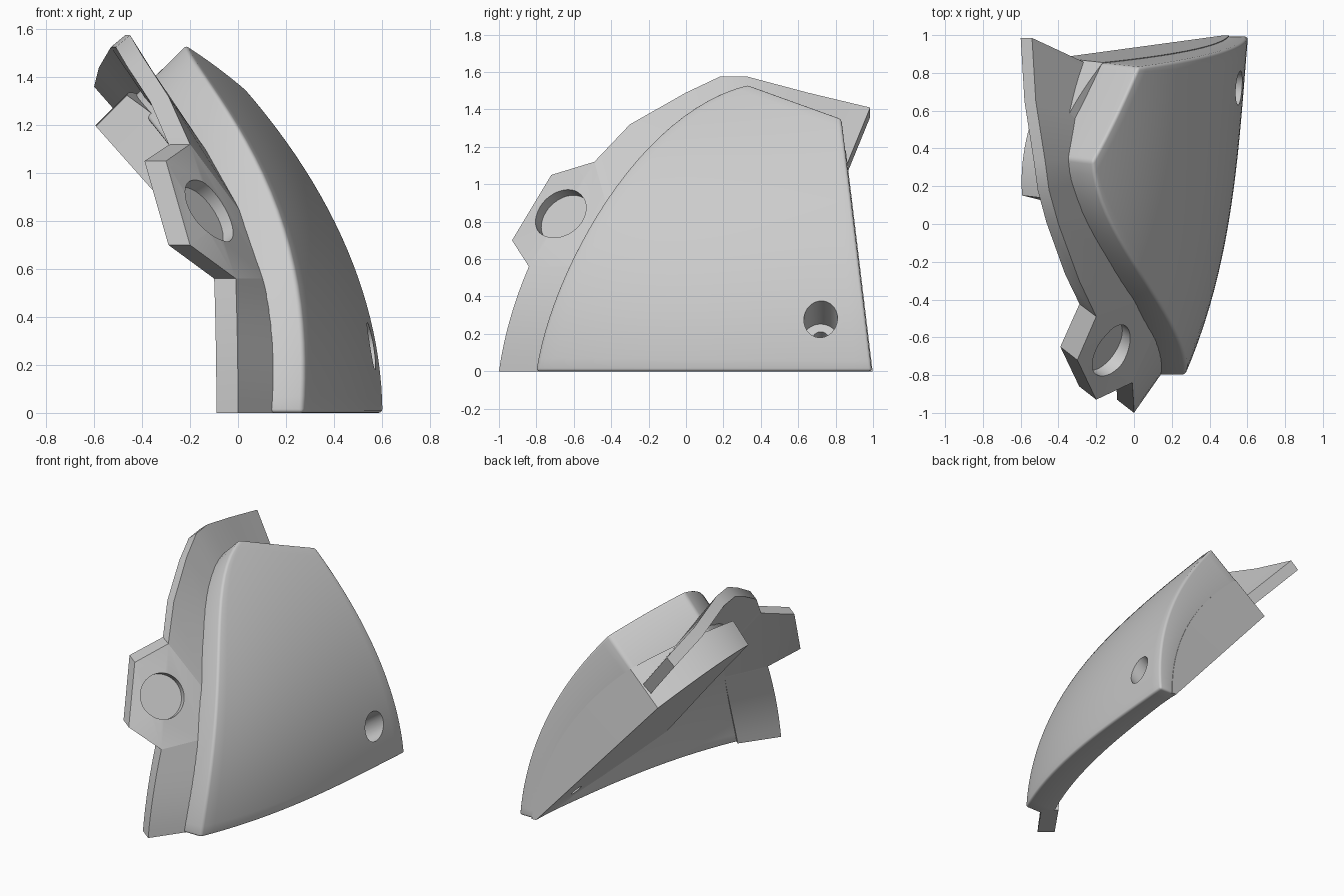
import bpy, bmesh
from mathutils import Vector
from mathutils.geometry import interpolate_bezier

if "Cube" in bpy.data.objects:
    bpy.data.objects.remove(bpy.data.objects["Cube"])

grey = bpy.data.materials.new("plain_grey")
grey.use_nodes = True
grey.diffuse_color = (0.6, 0.6, 0.6, 1)
grey.node_tree.nodes["Principled BSDF"].inputs["Base Color"].default_value = (0.6, 0.6, 0.6, 1)


def outer(y, z):
    """Point on the curved outer skin."""
    x = 0.5 + 0.17 * y - 0.111 * y**2 + 0.045 * y**3
    x += (0.012 * (y - 0.6) - 0.007) * z**4 - 0.3 * z**2
    return Vector((x, y, z))


def inward(z):
    """Direction from the skin to the inside, level at the foot."""
    return Vector((-1, 0.08 * z, -0.65 * z))


def solid(name, front, back):
    """Closed solid between two matching grids of points."""
    bm = bmesh.new()
    f, b = [[[bm.verts.new(p) for p in row] for row in g] for g in (front, back)]
    rows, cols = len(f), len(f[0])
    for i in range(rows - 1):
        for j in range(cols - 1):
            for g in (f, b):
                bm.faces.new((g[i][j], g[i][j + 1], g[i + 1][j + 1], g[i + 1][j]))
    for i in (0, rows - 1):
        for j in range(cols - 1):
            bm.faces.new((f[i][j], f[i][j + 1], b[i][j + 1], b[i][j]))
    for j in (0, cols - 1):
        for i in range(rows - 1):
            bm.faces.new((f[i][j], f[i + 1][j], b[i + 1][j], b[i][j]))
    return finish(name, bm)


def finish(name, bm):
    bmesh.ops.recalc_face_normals(bm, faces=bm.faces)
    mesh = bpy.data.meshes.new(name)
    bm.to_mesh(mesh)
    bm.free()
    mesh.materials.append(grey)
    ob = bpy.data.objects.new(name, mesh)
    bpy.context.collection.objects.link(ob)
    return ob


def select(ob):
    bpy.ops.object.select_all(action="DESELECT")
    ob.select_set(True)
    bpy.context.view_layer.objects.active = ob


def smooth(ob):
    select(ob)
    bpy.ops.object.shade_smooth_by_angle(angle=0.6)


def bore(targets, centre, axis, radius, depth):
    """Cut a round hole going from the centre against the axis."""
    axis = Vector(axis).normalized()
    bpy.ops.mesh.primitive_cylinder_add(
        vertices=40, radius=radius, depth=depth + 0.3,
        location=Vector(centre) + axis * (0.3 - depth) / 2,
        rotation=axis.to_track_quat("Z", "Y").to_euler())
    cutter = bpy.context.object
    cutter.hide_render = True
    cutter.data.materials.append(grey)
    for ob in targets:
        select(ob)
        mod = ob.modifiers.new("bore", "BOOLEAN")
        mod.operation, mod.solver, mod.object = "DIFFERENCE", "EXACT", cutter
        bpy.ops.object.modifier_apply(modifier=mod.name)
    bpy.data.objects.remove(cutter)


def patch(left, right, bulge, depth):
    """Front and back grids between two edge curves given in y and z."""
    front, back = [], []
    n, m = len(left) - 1, 20
    for i, (a, c) in enumerate(zip(left, right)):
        fr, bk = [], []
        for j in range(m + 1):
            u = j / m
            y, z = a.lerp(c, u)
            z += bulge * (i / n) * 4 * u * (1 - u)
            p = outer(y, z)
            d0, d1 = depth(p, u)
            fr.append(p + inward(z) * d0)
            bk.append(p + inward(z) * d1)
        front.append(fr)
        back.append(bk)
    return front, back


# Edge curves in the y-z plane
STEPS = 25
rim = [Vector(p[:2]) for p in interpolate_bezier(
    (-0.8, 0, 0), (-0.72, 0.55, 0), (-0.25, 1.4, 0), (0.33, 1.535, 0), STEPS)]


def line(a, b):
    return [Vector(a).lerp(Vector(b), i / (STEPS - 1)) for i in range(STEPS)]


# Main curved panel with softened edges, thicker towards the upper rear
panel = solid("main_panel", *patch(
    rim, line((0.994, 0), (0.83, 1.355)), 0,
    lambda p, u: (0, 0.22 - 0.09 * u + 0.125 * u * p.z)))
select(panel)
bev = panel.modifiers.new("soft_edges", "BEVEL")
bev.width, bev.segments, bev.angle_limit = 0.016, 3, 0.8
bpy.ops.object.modifier_apply(modifier=bev.name)


# Solid backing wedge, cut flat along a sloping plane
def wedge_depth(p, u):
    s = (p.x + 0.89 * p.z - 0.47) / (1 + 0.58 * p.z)
    d = 0.1 + 0.07 * p.z
    return d, max(s, d + 0.03)


wedge = solid("backing_wedge", *patch(
    line((-0.2, 0), (0.11, 1.53)), line((0.998, 0), (0.834, 1.35)), 0.08, wedge_depth))

# Stepped screw hole through panel and wedge
hole = outer(0.72, 0.28)
slope = (0.8, 0, 0.55)
bore([panel, wedge], hole, slope, 0.09, 0.18)
bore([panel, wedge], hole, slope, 0.04, 0.6)
smooth(panel)
smooth(wedge)


def thick(p):
    """Matching point on the inner side of the flange."""
    f = min(max(0, (p.z - 1.1) / 0.45) + 2 * max(0, p.y), 1)
    return p + Vector((-0.09 + 0.03 * f, 0.07 * (1 - f), -0.05 * f))


def root(i, e):
    """Flange root on the panel side wall, sunk in along the flange."""
    r = outer(*rim[i]) + inward(rim[i].y) * 0.13
    r += (r - e).normalized() * 0.05
    r.z = max(r.z, 0)
    return r


def flange(name, front):
    smooth(solid(name, front, [[thick(p) for p in row] for row in front]))


# Lower flange, curving up to the tab
lower = [Vector((-0.03 * z * z, -1 + 0.14 * z + 0.26 * z * z, z))
         for z in [0.07 * i for i in range(9)]]
low_rows = [[root(i, e), e] for i, e in enumerate(lower)]
flange("lower_flange", low_rows)

# Upper flange, ending in a wing behind the panel
upper = [(12, (-0.2, -0.49, 1.12)), (16, (-0.29, -0.3, 1.32)), (20, (-0.4, 0, 1.49)),
         (22, (-0.45, 0.18, 1.575)), (24, (-0.47, 0.33, 1.575))]
up_rows = [[root(i, Vector(e)), Vector(e)] for i, e in upper]
up_rows.append([Vector((-0.31, 0.6, 1.25)), Vector((-0.52, 0.65, 1.49))])
up_rows.append([Vector((-0.25, 0.85, 1.08)), Vector((-0.54, 0.985, 1.41))])
flange("upper_flange", up_rows)

# Angular tab with a shallow round recess
outline = [*low_rows[-1], Vector((-0.2, -0.93, 0.7)),
           Vector((-0.3, -0.72, 1.05)), *reversed(up_rows[0])]
bm = bmesh.new()
top = [bm.verts.new(p) for p in outline]
low = [bm.verts.new(thick(p)) for p in outline]
bm.faces.new(top)
bm.faces.new(low)
for i in range(len(top)):
    k = (i + 1) % len(top)
    bm.faces.new((top[i], top[k], low[k], low[i]))
bmesh.ops.triangulate(bm, faces=[f for f in bm.faces if len(f.verts) > 4])
tab = finish("tab", bm)
bore([tab], (-0.12, -0.67, 0.84), (0.73, -0.47, 0.49), 0.15, 0.06)
smooth(tab)
